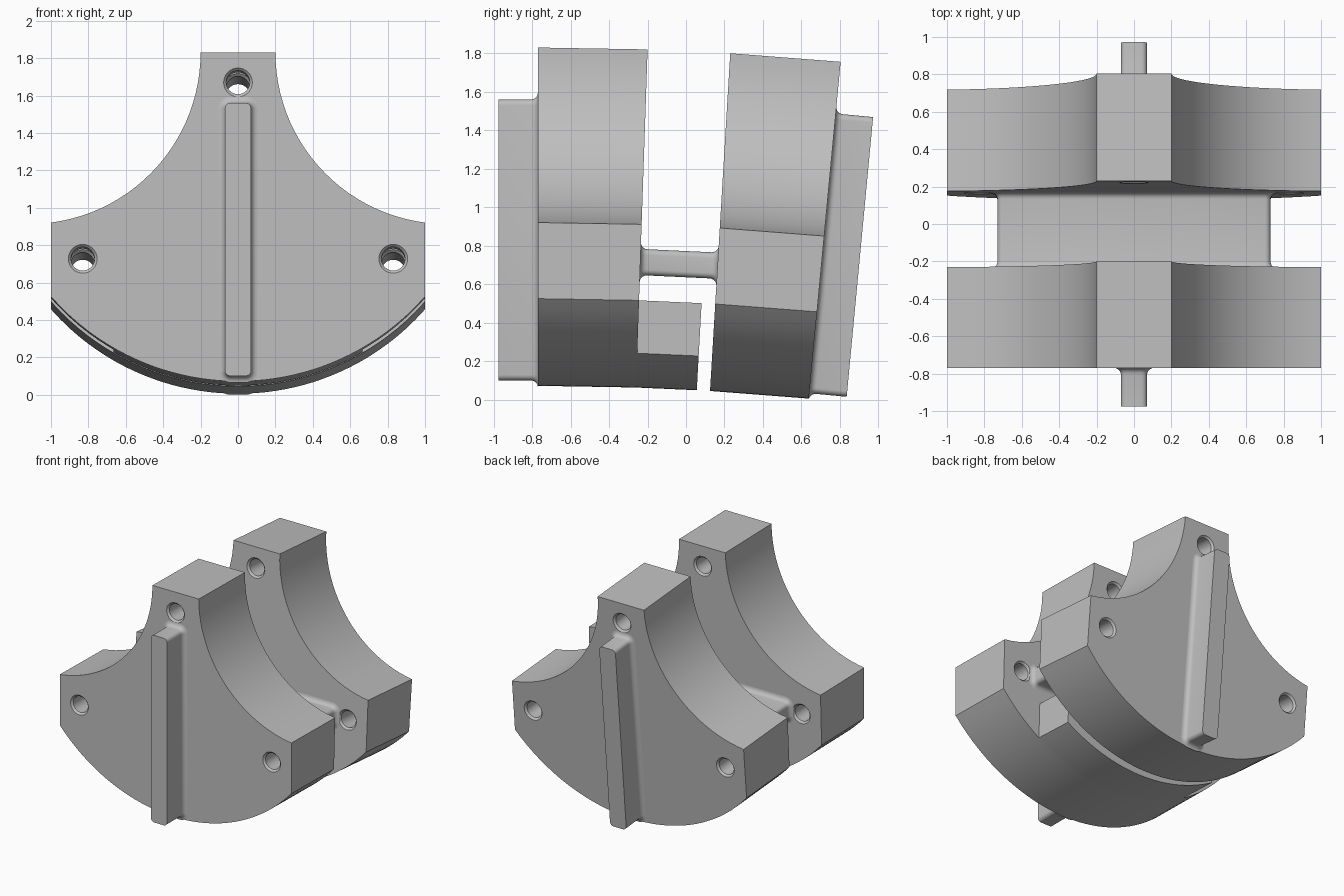
import bpy, bmesh
from math import sin, cos, pi, sqrt

if "Cube" in bpy.data.objects:
    bpy.data.objects.remove(bpy.data.objects["Cube"], do_unlink=True)

# One plain grey for everything
grey = bpy.data.materials.new("plain grey")
grey.use_nodes = True
colour = (0.52, 0.52, 0.52, 1)
grey.diffuse_color = colour
grey.node_tree.nodes["Principled BSDF"].inputs["Base Color"].default_value = colour

# The parts follow a gentle bend about a distant axis below
DEPTH = 14.9
FRONT_Y = -0.77
A0, A1, A2, A3 = 0, 0.0341, 0.0598, 0.0942   # angles of the four large faces
TONGUE_END = 0.0552
FILLET = 0.035


def place(x, z, angle, push):
    r = z + DEPTH
    return (x, FRONT_Y + r * sin(angle) + push * cos(angle),
            r * cos(angle) - DEPTH - push * sin(angle))


def loft(name, stations):
    """Skin a list of (outline, angle, push) sections and cap both ends."""
    bm = bmesh.new()
    rings = [[bm.verts.new(place(x, z, a, d)) for x, z in outline]
             for outline, a, d in stations]
    for lower, upper in zip(rings, rings[1:]):
        for i in range(len(lower)):
            j = (i + 1) % len(lower)
            bm.faces.new((lower[i], lower[j], upper[j], upper[i]))
    bm.faces.new(rings[0])
    bm.faces.new(rings[-1])
    bmesh.ops.recalc_face_normals(bm, faces=bm.faces)
    mesh = bpy.data.meshes.new(name)
    bm.to_mesh(mesh)
    bm.free()
    mesh.materials.append(grey)
    obj = bpy.data.objects.new(name, mesh)
    bpy.context.collection.objects.link(obj)
    return obj


def activate(obj):
    bpy.ops.object.select_all(action="DESELECT")
    obj.select_set(True)
    bpy.context.view_layer.objects.active = obj


def smooth(obj):
    activate(obj)
    bpy.ops.object.shade_smooth_by_angle(angle=pi / 6)


# Outlines in x and z
def bottom_arc(half_width, steps=40):
    r, low = 1.33, 0.072
    xs = [half_width * (2 * i / steps - 1) for i in range(steps + 1)]
    return [(x, low + r - sqrt(r * r - x * x)) for x in xs]


def body_outline():
    cx, cz, r = 1.117, 1.83, 0.917
    end = 1.443
    flank = [(cx - r * cos(end * i / 24), cz - r * sin(end * i / 24)) for i in range(25)]
    flank[-1] = (1, flank[-1][1])
    return bottom_arc(1) + flank[::-1] + [(-x, z) for x, z in flank]


def rounded_bar(cz, half_w, half_h, grow, corner=0.03):
    points = []
    for k, (sx, sz) in enumerate([(1, 1), (-1, 1), (-1, -1), (1, -1)]):
        for i in range(7):
            t = pi / 2 * (k + i / 6)
            points.append((sx * (half_w - corner) + (corner + grow) * cos(t),
                           cz + sz * (half_h - corner) + (corner + grow) * sin(t)))
    return points


def circle(cx, cz, r, steps=32):
    return [(cx + r * cos(2 * pi * i / steps), cz + r * sin(2 * pi * i / steps))
            for i in range(steps)]


# Concave fillet profile: (distance from face, outward growth)
flare = [(FILLET * (1 - cos(t * pi / 10)), FILLET * (1 - sin(t * pi / 10)))
         for t in range(6)]

# Two slabs, each with three through holes softened at the rims
HOLES = [(0, 1.67), (-0.83, 0.727), (0.83, 0.727)]
R, RIM = 0.063, 0.014
for name, start, end in [("front_slab", A0, A1), ("back_slab", A2, A3)]:
    slab = loft(name, [(body_outline(), start, 0), (body_outline(), end, 0)])
    for x, z in HOLES:
        wide, narrow = circle(x, z, R + RIM), circle(x, z, R)
        cutter = loft("hole_cutter", [
            (wide, start, -0.05), (wide, start, 0), (narrow, start, RIM),
            (narrow, end, -RIM), (wide, end, 0), (wide, end, 0.05)])
        cutter.hide_render = True
        cut = slab.modifiers.new("hole", "BOOLEAN")
        cut.operation = "DIFFERENCE"
        cut.solver = "EXACT"
        cut.object = cutter
        activate(slab)
        bpy.ops.object.modifier_apply(modifier=cut.name)
        bpy.data.objects.remove(cutter, do_unlink=True)
    smooth(slab)

# Upright ribs on the outer faces
for name, angle, side, length in [("front_rib", A0, -1, 0.205), ("back_rib", A3, 1, 0.195)]:
    sections = [(rounded_bar(0.83, 0.07, 0.73, g), angle, side * d) for d, g in flare]
    sections.append((rounded_bar(0.83, 0.07, 0.73, 0), angle, side * length))
    smooth(loft(name, sections))

# Level bar joining the slabs, filleted at both ends
bar = [(rounded_bar(0.724, 0.73, 0.068, g), A1, d) for d, g in flare]
bar += [(rounded_bar(0.724, 0.73, 0.068, g), A2, -d) for d, g in reversed(flare)]
smooth(loft("joining_bar", bar))

# Lower tongue reaching back from the front slab
tongue = bottom_arc(0.665) + [(0.665, 0.525), (-0.665, 0.525)]
smooth(loft("lower_tongue", [(tongue, A1, 0), (tongue, TONGUE_END, 0)]))
